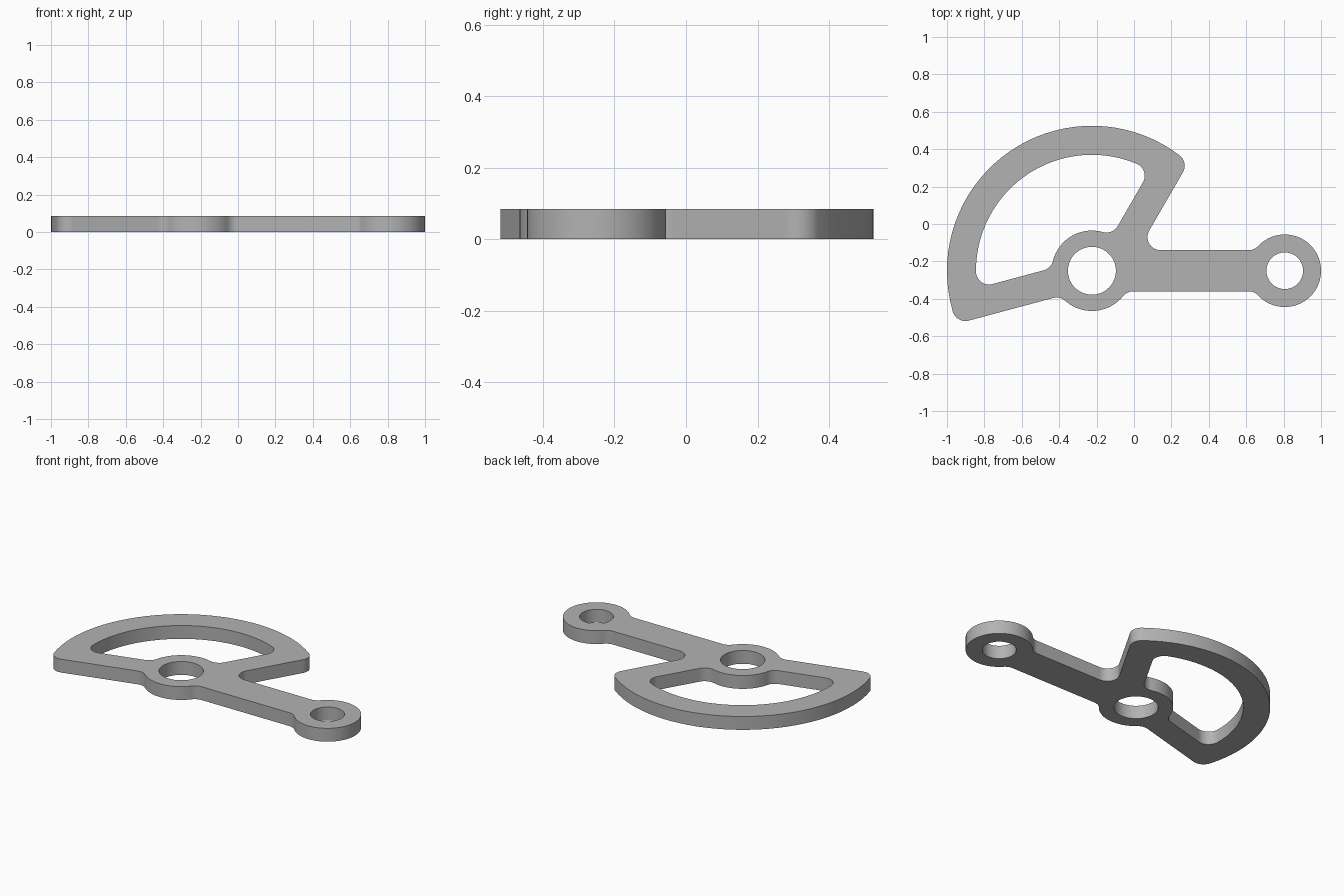
import bpy, bmesh, math
from mathutils import Vector

if "Cube" in bpy.data.objects:
    bpy.data.objects.remove(bpy.data.objects["Cube"])

HUB = Vector((-0.225, -0.25))
PIN = Vector((0.806, -0.25))
THICK = 0.085
FILLET = 0.07


# Outline pieces run with the material on their left.
def line(heading, right_offset):
    """Straight edge at a distance from a ray through the hub centre."""
    a = math.radians(heading)
    d = Vector((math.cos(a), math.sin(a)))
    return {"dir": d, "p": HUB + Vector((d.y, -d.x)) * right_offset}


def circle(centre, radius, turn=1):
    return {"c": centre, "r": radius, "turn": turn}


def inset(piece, r):
    """The piece moved by r to its left."""
    if "dir" in piece:
        d = piece["dir"]
        return {"dir": d, "p": piece["p"] + Vector((-d.y, d.x)) * r}
    return circle(piece["c"], piece["r"] - piece["turn"] * r, piece["turn"])


def crossings(a, b):
    if "dir" not in a:
        a, b = b, a
    d, p = a["dir"], a["p"]
    if "dir" in b:
        n = Vector((-b["dir"].y, b["dir"].x))
        return [p + d * ((b["p"] - p).dot(n) / d.dot(n))]
    m = p + d * (b["c"] - p).dot(d)
    h = math.sqrt(b["r"] ** 2 - (m - b["c"]).length_squared)
    return [m + d * h, m - d * h]


def touch(piece, q):
    """Nearest point of the piece to q."""
    if "dir" in piece:
        return piece["p"] + piece["dir"] * (q - piece["p"]).dot(piece["dir"])
    return piece["c"] + (q - piece["c"]).normalized() * piece["r"]


def arc(centre, start, end, turn):
    """Points from start to end about centre, both ends included."""
    a, b = start - centre, end - centre
    a0 = math.atan2(a.y, a.x)
    sweep = (turn * (math.atan2(b.y, b.x) - a0)) % math.tau
    n = max(4, math.ceil(sweep / math.radians(4)))
    return [centre + a.length * Vector((math.cos(a0 + turn * sweep * i / n),
                                        math.sin(a0 + turn * sweep * i / n)))
            for i in range(n + 1)]


def outline(steps):
    """Each step: piece, signed fillet at its end, rough place of that corner."""
    corners = []
    for i, (piece, r, hint) in enumerate(steps):
        nxt = steps[(i + 1) % len(steps)][0]
        found = crossings(inset(piece, r), inset(nxt, r))
        c = min(found, key=lambda q: (q - Vector(hint)).length)
        corners.append((c, touch(piece, c), touch(nxt, c), 1 if r > 0 else -1))
    points = []
    for i, (piece, _, _) in enumerate(steps):
        c, start, end, turn = corners[i]
        if "c" in piece:
            points += arc(piece["c"], corners[i - 1][2], start, piece["turn"])[1:-1]
        points += arc(c, start, end, turn)
    return points


def ring(centre, radius):
    e = centre + Vector((radius, 0))
    w = centre - Vector((radius, 0))
    return arc(centre, e, w, 1)[:-1] + arc(centre, w, e, 1)[:-1]


hub = circle(HUB, 0.215)
boundary = outline([
    (circle(HUB, 0.775), FILLET, (-0.93, -0.48)),      # outer rim
    (line(15, 0.087), -FILLET, (-0.43, -0.43)),        # lower spoke
    (hub, -FILLET, (0, -0.43)),
    (line(0, 0.11), -FILLET, (0.61, -0.43)),           # arm, front edge
    (circle(PIN, 0.194), -FILLET, (0.61, -0.07)),      # arm end
    (line(180, 0.11), -FILLET, (0.14, -0.07)),         # arm, back edge
    (line(60, 0.158), FILLET, (0.2, 0.31)),            # upper spoke
])
window = outline([
    (circle(HUB, 0.62, -1), -FILLET, (-0.02, 0.26)),   # inner rim
    (line(240, 0), -FILLET, (-0.14, 0.03)),
    (hub, -FILLET, (-0.5, -0.19)),
    (line(195, 0.069), -FILLET, (-0.77, -0.25)),
])

# Flat plate with its openings, then pulled up to full thickness
bm = bmesh.new()
edges = []
for loop in (boundary, window, ring(HUB, 0.128), ring(PIN, 0.098)):
    verts = [bm.verts.new((p.x, p.y, 0)) for p in loop]
    edges += [bm.edges.new((verts[i - 1], verts[i])) for i in range(len(verts))]
bmesh.ops.triangle_fill(bm, use_beauty=True, edges=edges, normal=(0, 0, 1))
extruded = bmesh.ops.extrude_face_region(bm, geom=bm.faces[:], use_keep_orig=True)
top = [g for g in extruded["geom"] if isinstance(g, bmesh.types.BMVert)]
bmesh.ops.translate(bm, verts=top, vec=(0, 0, THICK))
bmesh.ops.recalc_face_normals(bm, faces=bm.faces[:])

mesh = bpy.data.meshes.new("lever_plate")
bm.to_mesh(mesh)
bm.free()
plate = bpy.data.objects.new("lever_plate", mesh)
bpy.context.collection.objects.link(plate)

# Plain grey metal
grey = bpy.data.materials.new("grey_metal")
grey.use_nodes = True
colour = (0.45, 0.45, 0.45, 1)
grey.diffuse_color = colour
grey.node_tree.nodes["Principled BSDF"].inputs["Base Color"].default_value = colour
mesh.materials.append(grey)

bpy.ops.object.select_all(action="DESELECT")
plate.select_set(True)
bpy.context.view_layer.objects.active = plate
bpy.ops.object.shade_smooth_by_angle(angle=math.radians(30))
